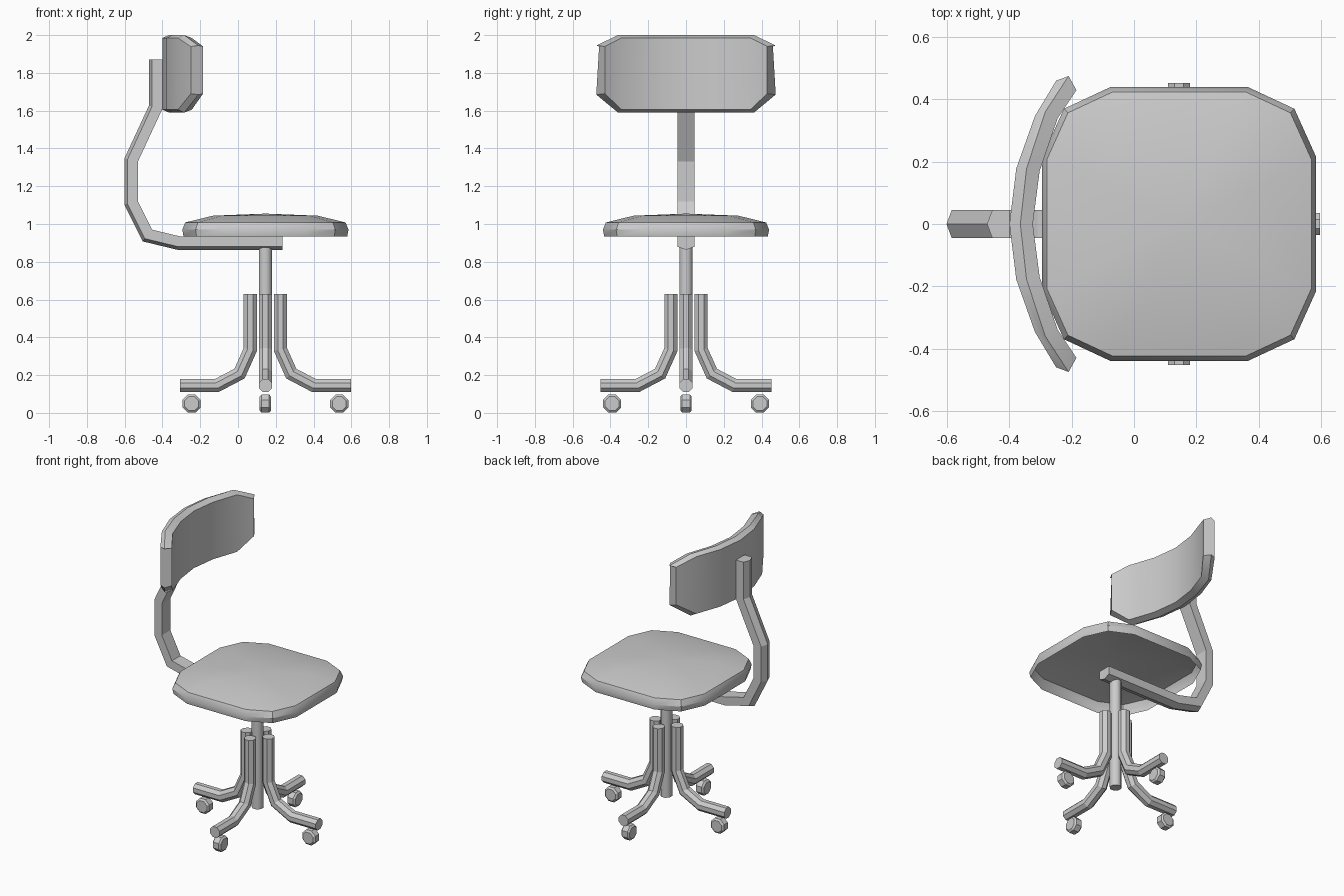
import bpy, bmesh, math
from mathutils import Matrix, Vector

if "Cube" in bpy.data.objects:
    bpy.data.objects.remove(bpy.data.objects["Cube"])

CX = 0.145  # chair axis in x


def finish(bm, name, smooth=None):
    bmesh.ops.recalc_face_normals(bm, faces=bm.faces)
    me = bpy.data.meshes.new(name)
    bm.to_mesh(me)
    bm.free()
    ob = bpy.data.objects.new(name, me)
    bpy.context.collection.objects.link(ob)
    if smooth:
        bpy.ops.object.select_all(action='DESELECT')
        ob.select_set(True)
        bpy.context.view_layer.objects.active = ob
        bpy.ops.object.shade_smooth_by_angle(angle=math.radians(smooth))
    return ob


def loft(rings, cap_start=True, cap_end=True, closed=False):
    """Bridge equal-length point rings into a tube."""
    bm = bmesh.new()
    vs = [[bm.verts.new(p) for p in r] for r in rings]
    pairs = list(zip(vs, vs[1:])) + ([(vs[-1], vs[0])] if closed else [])
    for a, b in pairs:
        for i in range(len(a)):
            j = (i + 1) % len(a)
            bm.faces.new((a[i], a[j], b[j], b[i]))
    if cap_start:
        bm.faces.new(vs[0])
    if cap_end:
        bm.faces.new(vs[-1])
    return bm


def sweep(path, section):
    """Sweep a (normal, y) section along an x-z path with mitred corners."""
    pts = [Vector(p) for p in path]
    normals = []
    for a, b in zip(pts, pts[1:]):
        d = (b - a).normalized()
        normals.append(Vector((d.y, -d.x)))
    rings = []
    for i, p in enumerate(pts):
        n0, n1 = normals[max(i - 1, 0)], normals[min(i, len(normals) - 1)]
        m = (n0 + n1) / (1 + n0.dot(n1))
        rings.append([(p.x + m.x * u, v, p.y + m.y * u) for u, v in section])
    return loft(rings)


def octagon(r):
    return [(r * math.cos(math.pi * (k + .5) / 4), r * math.sin(math.pi * (k + .5) / 4))
            for k in range(8)]


# Seat: open-bottomed rounded-square cushion shell
q = [(0.44, 0.215), (0.37, 0.37), (0.22, 0.44)]
outline = q + [(-x, y) for x, y in q[::-1]]
outline += [(-x, -y) for x, y in outline]
levels = [(0.985, 0.935), (1.0, 0.97), (0.965, 1.008), (0.63, 1.044)]
bm = loft([[(CX + x * s, y * s, z) for x, y in outline] for s, z in levels],
          cap_start=False)
top = max(bm.faces, key=lambda f: f.calc_center_median().z)
bmesh.ops.poke(bm, faces=[top])
max(bm.verts, key=lambda v: -((v.co.x - CX) ** 2 + v.co.y ** 2)).co.z = 1.055
finish(bm, "seat", 35)

# Backrest: curved plate with a bulging rim (back, rim and front layers)
columns = [  # (x, y) for back, rim, front
    ((-0.40, 0), (-0.365, 0), (-0.325, 0)),
    ((-0.378, 0.178), (-0.345, 0.178), (-0.303, 0.17)),
    ((-0.318, 0.347), (-0.285, 0.36), (-0.245, 0.34)),
    ((-0.25, 0.46), (-0.21, 0.475), (-0.185, 0.43)),
]
rings = []
for k in range(-3, 4):
    s = -1 if k < 0 else 1
    b, m, f = [(x, y * s) for x, y in columns[abs(k)]]
    lo, hi = (1.685, 1.945) if abs(k) == 3 else (1.59, 2.0)
    e = 0.015 if abs(k) < 3 else 0.005
    rings.append([(*b, lo + e), (*m, lo), (*f, lo + e),
                  (*f, hi - e), (*m, hi), (*b, hi - e)])
finish(loft(rings), "backrest", 30)

# Back support: bent bar with a ridged outer side
arm = [(-0.40, 1.87), (-0.40, 1.61), (-0.53, 1.33), (-0.53, 1.12),
       (-0.455, 0.97), (-0.31, 0.935), (0.235, 0.935)]
finish(sweep(arm, [(0, -0.045), (0.055, -0.045), (0.072, 0),
                   (0.055, 0.045), (0, 0.045)]), "back_support")

# Centre column
finish(loft([[(CX + x, y, z) for x, y in octagon(0.037)] for z in (0.14, 0.88)]),
       "column", 50)

# Four bent legs, each with a caster wheel
leg = [(0.08, 0.63), (0.08, 0.335), (0.137, 0.208), (0.257, 0.145), (0.452, 0.145)]
wheel = [(-0.03, 0.04), (-0.02, 0.052), (0.02, 0.052), (0.03, 0.04)]
for i, side in enumerate(("right", "back", "left", "front")):
    place = Matrix.Translation((CX, 0, 0)) @ Matrix.Rotation(i * math.pi / 2, 4, 'Z')
    bm = sweep(leg, octagon(0.038))
    bm.transform(place)
    finish(bm, side + "_leg")
    bm = loft([[(0.391 + x, w, 0.049 + z) for x, z in octagon(r)] for w, r in wheel])
    bm.transform(place)
    finish(bm, side + "_caster")
